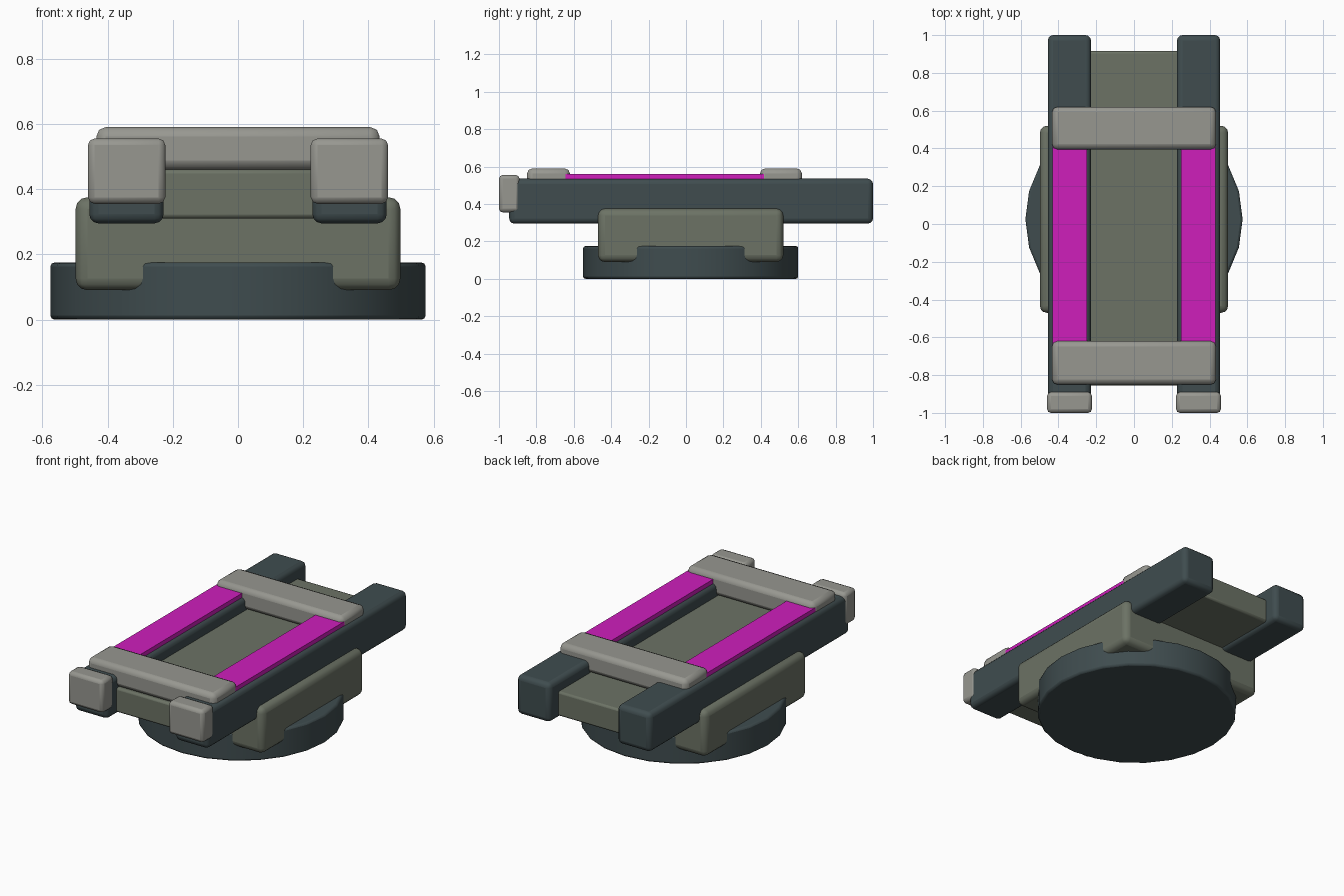
import bpy
import bmesh
from mathutils import Matrix

cube = bpy.data.objects.get("Cube")
if cube:
    bpy.data.objects.remove(cube, do_unlink=True)


def material(name, color):
    mat = bpy.data.materials.new(name)
    mat.use_nodes = True
    mat.diffuse_color = (*color, 1)
    bsdf = mat.node_tree.nodes["Principled BSDF"]
    bsdf.inputs["Base Color"].default_value = (*color, 1)
    bsdf.inputs["Roughness"].default_value = 0.7
    return mat


SLATE = material("dark slate", (0.05, 0.073, 0.078))
OLIVE = material("olive grey", (0.15, 0.17, 0.13))
GREY = material("light grey", (0.31, 0.31, 0.28))
MAGENTA = material("magenta", (0.62, 0.013, 0.5))


def finish(bm, name, mat, bevel, segments):
    """Turn a bmesh into an object with rounded edges."""
    mesh = bpy.data.meshes.new(name)
    bm.to_mesh(mesh)
    bm.free()
    mesh.materials.append(mat)
    obj = bpy.data.objects.new(name, mesh)
    bpy.context.collection.objects.link(obj)
    if bevel:
        mod = obj.modifiers.new("rounded edges", "BEVEL")
        mod.width = bevel
        mod.segments = segments
        mod.limit_method = "ANGLE"
    bpy.ops.object.select_all(action="DESELECT")
    obj.select_set(True)
    bpy.context.view_layer.objects.active = obj
    bpy.ops.object.shade_smooth_by_angle()
    return obj


def box(name, x, y, z, mat, bevel=0.03, segments=3):
    """Rounded box given by its (low, high) range on each axis."""
    ranges = (x, y, z)
    center = [(low + high) / 2 for low, high in ranges]
    size = [high - low for low, high in ranges]
    bm = bmesh.new()
    bmesh.ops.create_cube(
        bm, size=1, matrix=Matrix.Translation(center) @ Matrix.Diagonal((*size, 1)))
    return finish(bm, name, mat, bevel, segments)


# Round turntable
bm = bmesh.new()
bmesh.ops.create_cone(
    bm, cap_ends=True, segments=24, radius1=0.575, radius2=0.575, depth=0.175,
    matrix=Matrix.Translation((0, 0.025, 0.0875)))
finish(bm, "turntable_base", SLATE, 0.012, 2)

# Mounting block and central bed
box("mounting_block", (-0.498, 0.498), (-0.47, 0.52), (0.09, 0.375), OLIVE, 0.036)
box("central_bed", (-0.24, 0.24), (-0.855, 0.915), (0.31, 0.46), OLIVE, 0.012, 2)

# Paired side rails, front bumpers and glowing strips
for side, sign in (("left", 1), ("right", -1)):
    def span(low, high):
        return tuple(sorted((sign * low, sign * high)))

    box(side + "_rail", span(0.228, 0.456), (-0.945, 1.0), (0.295, 0.535), SLATE, 0.028)
    box(side + "_bumper", span(0.223, 0.46), (-1.0, -0.89), (0.355, 0.555), GREY, 0.02, 2)
    box(side + "_strip", span(0.25, 0.432), (-0.66, 0.43), (0.5, 0.56), MAGENTA, 0)

# Cross clamps over the rails
for name, y in (("front_clamp", (-0.85, -0.62)), ("rear_clamp", (0.395, 0.62))):
    box(name, (-0.434, 0.434), y, (0.46, 0.59), GREY, 0.028, 2)
